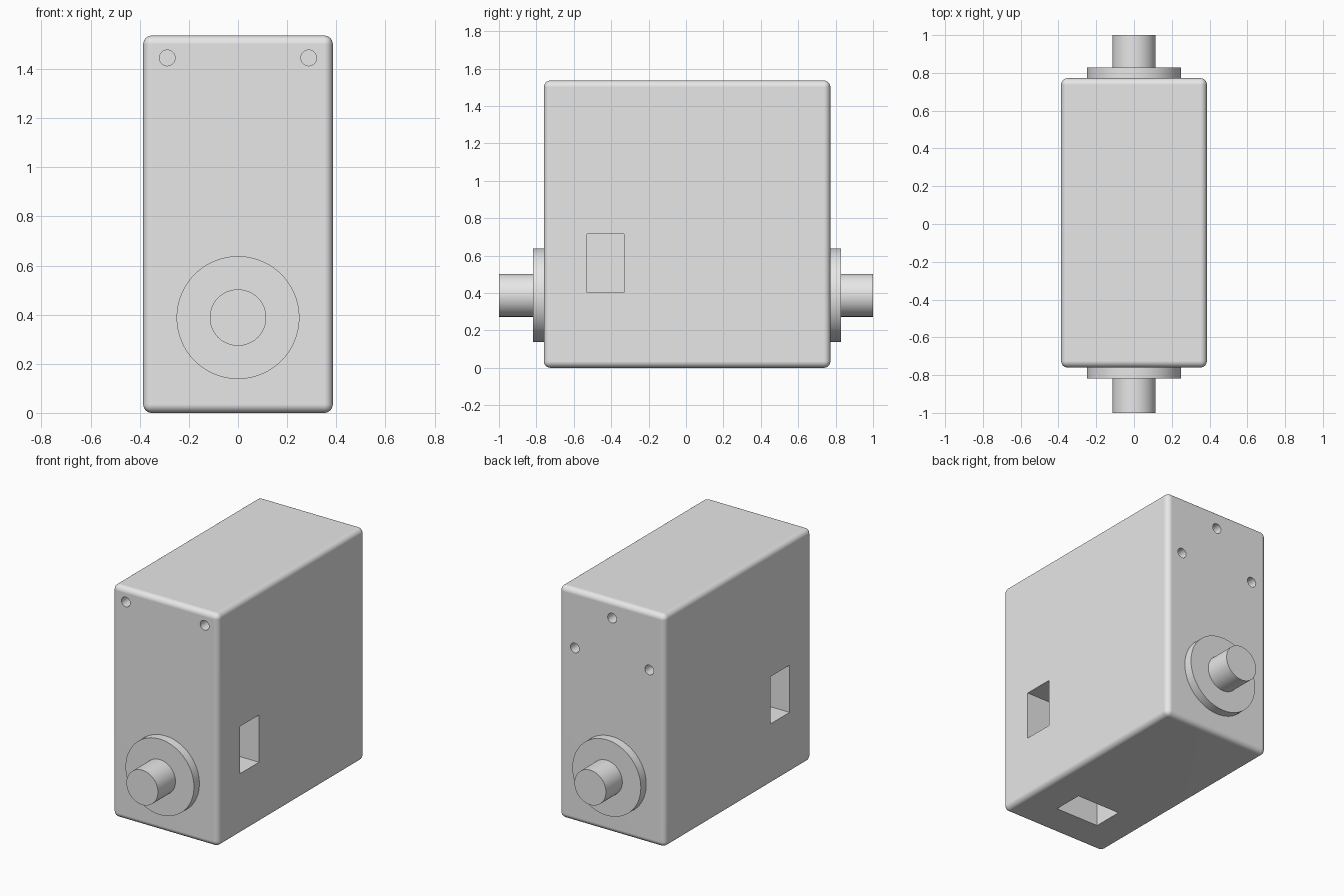
import bpy
import bmesh
from math import radians
from mathutils import Matrix, Vector

if "Cube" in bpy.data.objects:
    bpy.data.objects.remove(bpy.data.objects["Cube"], do_unlink=True)

HALF_W, HEIGHT = 0.386, 1.536
FRONT, BACK = -0.76, 0.772
AXLE_Z = 0.388

grey = bpy.data.materials.new("light_grey")
grey.use_nodes = True
grey.diffuse_color = (0.8, 0.8, 0.8, 1)
grey.node_tree.nodes["Principled BSDF"].inputs["Base Color"].default_value = (0.8, 0.8, 0.8, 1)


def finish(name, bm):
    mesh = bpy.data.meshes.new(name)
    bm.to_mesh(mesh)
    bm.free()
    mesh.materials.append(grey)
    obj = bpy.data.objects.new(name, mesh)
    bpy.context.collection.objects.link(obj)
    return obj


def box(name, low, high, bevel=0):
    low, high = Vector(low), Vector(high)
    bm = bmesh.new()
    bmesh.ops.create_cube(bm, size=1, matrix=Matrix.Translation((low + high) / 2)
                          @ Matrix.Diagonal((high - low).to_4d()))
    if bevel:
        bmesh.ops.bevel(bm, geom=bm.edges[:], offset=bevel, segments=6,
                        profile=0.5, affect='EDGES')
    return finish(name, bm)


def rod(name, x, z, radius, y0, y1, sides=64):
    """Cylinder lying along y from y0 to y1."""
    bm = bmesh.new()
    bmesh.ops.create_cone(bm, cap_ends=True, segments=sides, radius1=radius,
                          radius2=radius, depth=abs(y1 - y0),
                          matrix=Matrix.Translation((x, (y0 + y1) / 2, z))
                          @ Matrix.Rotation(radians(90), 4, 'X'))
    return finish(name, bm)


def smooth(obj):
    bpy.ops.object.select_all(action='DESELECT')
    obj.select_set(True)
    bpy.context.view_layer.objects.active = obj
    bpy.ops.object.shade_smooth_by_angle(angle=radians(30))


# Rounded housing
housing = box("housing", (-HALF_W, FRONT, 0), (HALF_W, BACK, HEIGHT), bevel=0.035)

# Pockets: one in each side wall, one in the underside
DEPTH, SLOT_Y0, SLOT_Y1 = 0.19, -0.53, -0.332
cutters = [box("underside_pocket", (-0.156, SLOT_Y0, -0.1), (0.156, SLOT_Y1, DEPTH))]
for side in (-1, 1):
    xs = sorted((side * (HALF_W - DEPTH), side * (HALF_W + 0.1)))
    cutters.append(box("side_pocket", (xs[0], SLOT_Y0, 0.403), (xs[1], SLOT_Y1, 0.715)))

# Screw holes: two at the front, three at the back
for x in (-0.288, 0.288):
    cutters.append(rod("front_hole", x, 1.445, 0.032, FRONT - 0.1, FRONT + 0.12, 32))
for x, z in ((0, 1.42), (-0.272, 1.15), (0.272, 1.15)):
    cutters.append(rod("back_hole", x, z, 0.032, BACK - 0.12, BACK + 0.1, 32))

bpy.context.view_layer.objects.active = housing
for cutter in cutters:
    cutter.hide_render = True
    cut = housing.modifiers.new("cut", 'BOOLEAN')
    cut.operation, cut.solver, cut.object = 'DIFFERENCE', 'EXACT', cutter
    bpy.ops.object.modifier_apply(modifier=cut.name)
    bpy.data.objects.remove(cutter, do_unlink=True)
smooth(housing)
weighted = housing.modifiers.new("even_shading", 'WEIGHTED_NORMAL')
weighted.keep_sharp = True

# Flange and shaft at each end
for end, face, side in (("front", FRONT, -1), ("back", BACK, 1)):
    smooth(rod(end + "_flange", 0, AXLE_Z, 0.25, face - side * 0.02, face + side * 0.057, 96))
    smooth(rod(end + "_shaft", 0, AXLE_Z, 0.115, face, side))
